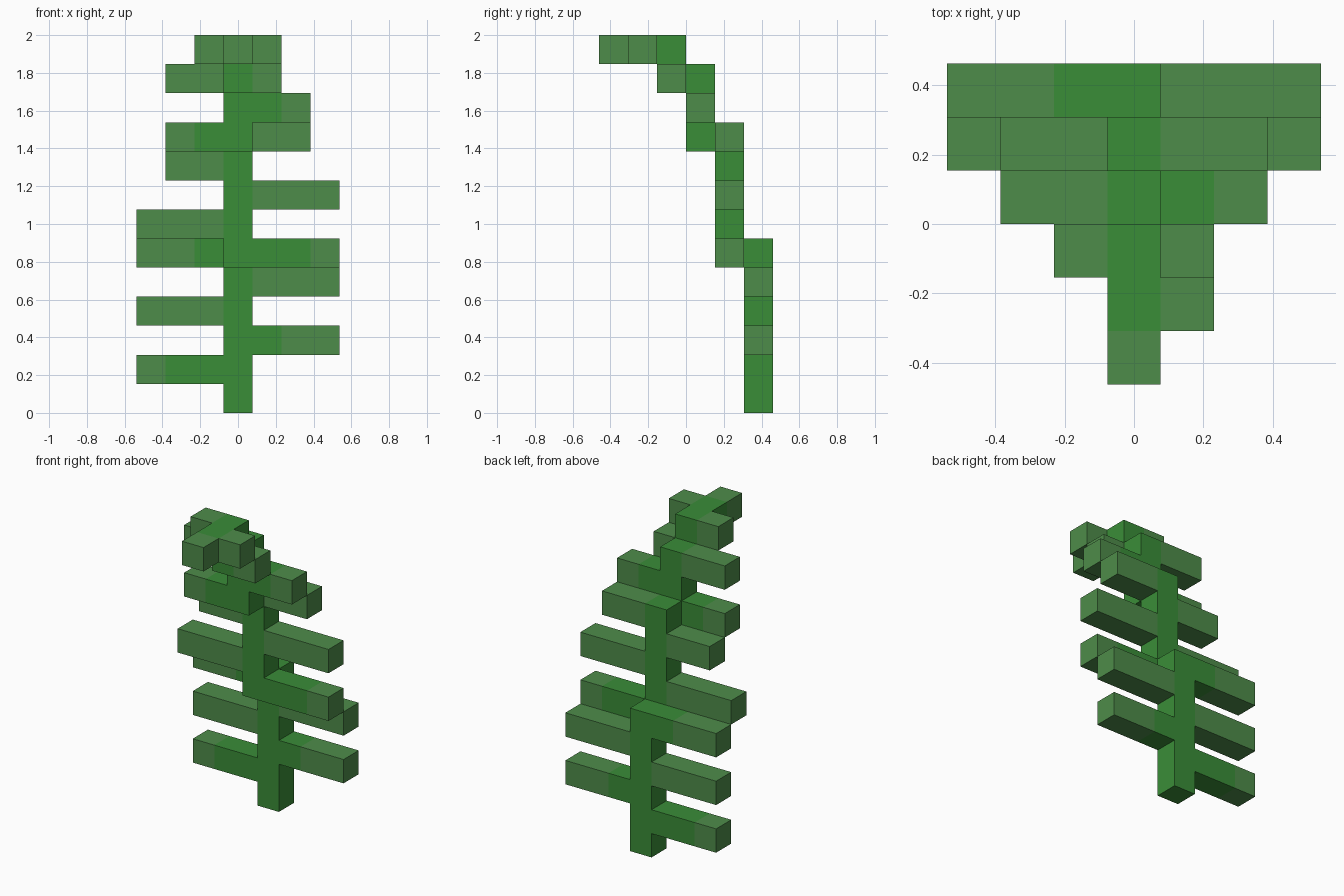
import bpy, bmesh
from mathutils import Vector

cube = bpy.data.objects.get("Cube")
if cube:
    bpy.data.objects.remove(cube, do_unlink=True)

U = 2 / 13  # edge of one block


def material(name, rgb):
    m = bpy.data.materials.new(name)
    m.use_nodes = True
    m.diffuse_color = (*rgb, 1)
    m.node_tree.nodes["Principled BSDF"].inputs["Base Color"].default_value = (*rgb, 1)
    return m


MATS = [material("deep green", (0.042, 0.266, 0.039)),
        material("pale green", (0.076, 0.262, 0.068))]

# Stem: (row from front, lowest layer, highest layer), leaning forward as it rises
STEM = [(5, 0, 5), (4, 5, 9), (3, 9, 11), (2, 11, 12), (1, 12, 12)]

# Leaflets: (side, row, layer, length, number of deep green blocks at the base)
LEAFLETS = [(-1, 5, 1, 3, 2), (1, 5, 2, 3, 1), (-1, 5, 3, 3, 0), (1, 5, 4, 3, 0),
            (-1, 5, 5, 3, 1), (1, 4, 5, 3, 2), (-1, 4, 6, 3, 0), (1, 4, 7, 3, 0),
            (-1, 4, 8, 2, 0), (1, 4, 9, 2, 0), (-1, 3, 9, 2, 1), (1, 3, 10, 2, 1),
            (-1, 3, 11, 2, 0), (1, 2, 11, 1, 0), (-1, 2, 12, 1, 0), (1, 1, 12, 1, 0)]

# Each part is a set of blocks with a colour index
parts = {"stem": {(0, y, z): 0 for y, lo, hi in STEM for z in range(lo, hi + 1)},
         "stem_tip": {(0, 0, 12): 1}}
for i, (side, y, z, length, deep) in enumerate(LEAFLETS, 1):
    name = f"{'left' if side > 0 else 'right'}_leaflet_{i}"
    parts[name] = {(side * k, y, z): int(k > deep) for k in range(1, length + 1)}

filled = {cell for blocks in parts.values() for cell in blocks}


def build(name, blocks):
    """Skin the blocks with outer faces only, then merge flat areas of one colour."""
    bm = bmesh.new()
    for cell, colour in blocks.items():
        centre = Vector((cell[0], cell[1] - 2.5, cell[2] + 0.5))
        for axis in range(3):
            for sign in (-1, 1):
                n, a = Vector((0, 0, 0)), Vector((0, 0, 0))
                n[axis] = sign
                a[(axis + 1) % 3] = 1
                if tuple(int(c + d) for c, d in zip(cell, n)) in filled:
                    continue
                b = n.cross(a)
                corners = [(-1, -1), (1, -1), (1, 1), (-1, 1)]
                face = bm.faces.new([bm.verts.new((centre + (n + a * s + b * t) / 2) * U)
                                     for s, t in corners])
                face.material_index = colour
    bmesh.ops.remove_doubles(bm, verts=bm.verts, dist=0.001)
    bmesh.ops.dissolve_limit(bm, angle_limit=0.01, verts=bm.verts, edges=bm.edges,
                             delimit={'MATERIAL'})
    mesh = bpy.data.meshes.new(name)
    bm.to_mesh(mesh)
    bm.free()
    for m in MATS:
        mesh.materials.append(m)
    bpy.context.collection.objects.link(bpy.data.objects.new(name, mesh))


for name, blocks in parts.items():
    build(name, blocks)
